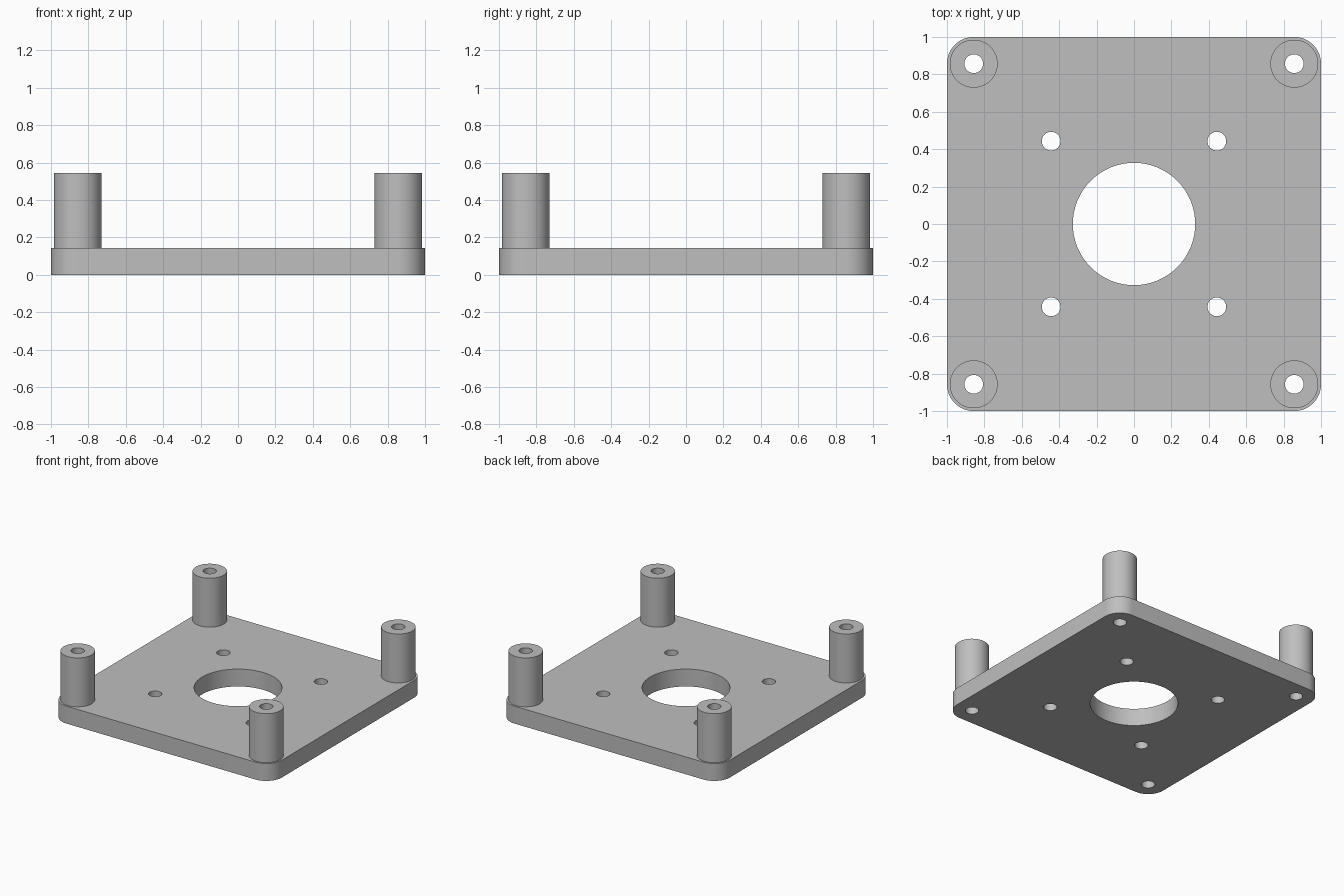
import bpy
import bmesh
from math import cos, sin, pi

cube = bpy.data.objects.get("Cube")
if cube:
    bpy.data.objects.remove(cube, do_unlink=True)

PLATE_TOP, POST_TOP = 0.143, 0.545
POST, MOUNT = 0.857, 0.443       # offsets of corner posts and inner screw holes
HOLE_R = 0.05
CORNERS = [(1, 1), (-1, 1), (-1, -1), (1, -1)]

grey = bpy.data.materials.new("plain grey")
grey.use_nodes = True
colour = (0.52, 0.52, 0.52, 1)
grey.diffuse_color = colour
grey.node_tree.nodes["Principled BSDF"].inputs["Base Color"].default_value = colour


def circle(x, y, r, n=64):
    return [(x + r * cos(2 * pi * i / n), y + r * sin(2 * pi * i / n)) for i in range(n)]


def rounded_square(half, r, n=16):
    pts = []
    for k, (sx, sy) in enumerate(CORNERS):
        for i in range(n + 1):
            a = pi / 2 * (k + i / n)
            pts.append((sx * (half - r) + r * cos(a), sy * (half - r) + r * sin(a)))
    return pts


def extrude_profile(name, loops, z0, z1):
    """Fill the outer loop minus the hole loops and extrude it from z0 to z1."""
    curve = bpy.data.curves.new(name, 'CURVE')
    curve.dimensions = '2D'
    curve.fill_mode = 'BOTH'
    curve.extrude = (z1 - z0) / 2
    for loop in loops:
        spline = curve.splines.new('POLY')
        spline.points.add(len(loop) - 1)
        for point, (x, y) in zip(spline.points, loop):
            point.co = (x, y, 0, 1)
        spline.use_cyclic_u = True
    source = bpy.data.objects.new(name, curve)
    bpy.context.collection.objects.link(source)
    bpy.context.view_layer.update()
    mesh = bpy.data.meshes.new_from_object(source)
    bpy.data.objects.remove(source, do_unlink=True)

    bm = bmesh.new()
    bm.from_mesh(mesh)
    bmesh.ops.remove_doubles(bm, verts=bm.verts, dist=0.0001)
    bmesh.ops.recalc_face_normals(bm, faces=bm.faces)
    bmesh.ops.translate(bm, verts=bm.verts, vec=(0, 0, (z0 + z1) / 2))
    bm.to_mesh(mesh)
    bm.free()
    mesh.materials.clear()
    mesh.materials.append(grey)

    obj = bpy.data.objects.new(name, mesh)
    bpy.context.collection.objects.link(obj)
    bpy.ops.object.select_all(action='DESELECT')
    obj.select_set(True)
    bpy.context.view_layer.objects.active = obj
    bpy.ops.object.shade_smooth_by_angle()
    return obj


# Base plate with a large central bore, four screw holes and four post holes
holes = [circle(0, 0, 0.327, 96)]
for d in (MOUNT, POST):
    holes += [circle(sx * d, sy * d, HOLE_R, 48) for sx, sy in CORNERS]
extrude_profile("base_plate", [rounded_square(1, 0.143)] + holes, 0, PLATE_TOP)

# Hollow standoff at each corner
for label, (sx, sy) in zip(("back_left", "back_right", "front_right", "front_left"), CORNERS):
    x, y = sx * POST, sy * POST
    extrude_profile("standoff_" + label,
                    [circle(x, y, 0.128), circle(x, y, HOLE_R, 48)], PLATE_TOP, POST_TOP)
